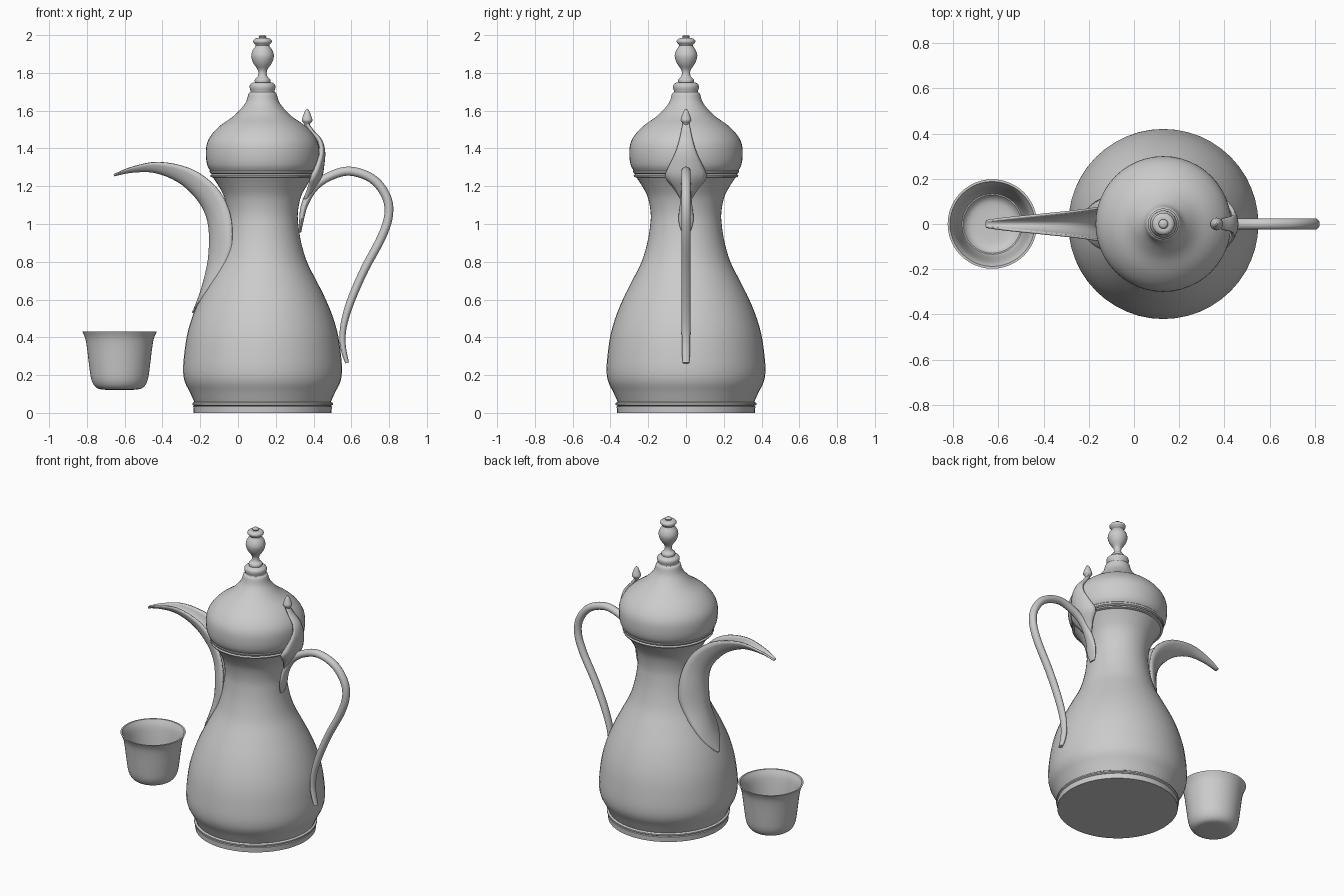
import bpy, bmesh, math
from mathutils import Vector

AXIS = 0.13  # x of the pot's axis


def smooth(pts, n=4):
    """Catmull-Rom through tuples of any length."""
    out = []
    for i in range(len(pts) - 1):
        quad = [pts[max(i - 1, 0)], pts[i], pts[i + 1], pts[min(i + 2, len(pts) - 1)]]
        for k in range(n):
            t = k / n
            out.append(tuple(0.5 * (2 * b + (c - a) * t + (2 * a - 5 * b + 4 * c - d) * t * t
                                    + (3 * b - a - 3 * c + d) * t ** 3)
                             for a, b, c, d in zip(*quad)))
    return out + [pts[-1]]


def loft(name, rows, closed=True, caps=True, thick=0, angle=40):
    """Skin a list of equal-length point rows."""
    bm = bmesh.new()
    grid = [[bm.verts.new(p) for p in row] for row in rows]
    n = len(grid[0])
    for a, b in zip(grid, grid[1:]):
        for i in range(n if closed else n - 1):
            j = (i + 1) % n
            bm.faces.new((a[i], a[j], b[j], b[i]))
    if closed and caps:
        bm.faces.new(grid[0])
        bm.faces.new(grid[-1])
    bmesh.ops.remove_doubles(bm, verts=bm.verts, dist=0.0002)
    bmesh.ops.recalc_face_normals(bm, faces=bm.faces)
    me = bpy.data.meshes.new(name)
    bm.to_mesh(me)
    bm.free()
    ob = bpy.data.objects.new(name, me)
    bpy.context.collection.objects.link(ob)
    if thick:
        mod = ob.modifiers.new("thickness", "SOLIDIFY")
        mod.thickness, mod.offset = thick, 0
    bpy.ops.object.select_all(action='DESELECT')
    ob.select_set(True)
    bpy.context.view_layer.objects.active = ob
    bpy.ops.object.shade_smooth_by_angle(angle=math.radians(angle))
    return ob


def lathe(name, profile, cx, sides=48, **kw):
    rows = [[(cx + r * math.cos(math.tau * i / sides), r * math.sin(math.tau * i / sides), z)
             for i in range(sides)] for r, z in profile]
    return loft(name, rows, **kw)


# Base ring, body and lid
lathe("base_ring", [(.365, 0), (.367, .033), (.362, .037), (.372, .043), (.372, .052), (.36, .06)], AXIS)
lathe("body", smooth([(.36, .055), (.385, .11), (.41, .16), (.42, .21), (.418, .28), (.402, .4),
                      (.375, .5), (.335, .6), (.285, .7), (.235, .8), (.205, .9), (.19, .99),
                      (.187, 1.06), (.202, 1.14), (.232, 1.2), (.265, 1.25)]), AXIS)
lathe("lid_rim", [(.262, 1.245), (.275, 1.25), (.277, 1.258), (.268, 1.264), (.278, 1.27),
                  (.281, 1.28), (.275, 1.288)], AXIS)
lathe("lid", smooth([(.275, 1.28), (.292, 1.31), (.3, 1.36), (.296, 1.42), (.272, 1.47), (.225, 1.52),
                     (.155, 1.57), (.11, 1.615), (.086, 1.65), (.074, 1.69), (.063, 1.70),
                     (.068, 1.72), (.066, 1.737), (.05, 1.75)]), AXIS)

# Turned finial
lathe("finial", smooth([(.04, 1.745), (.041, 1.765), (.026, 1.78), (.022, 1.8), (.027, 1.82),
                        (.048, 1.85), (.06, 1.888), (.052, 1.92), (.036, 1.945), (.048, 1.96),
                        (.048, 1.973), (.035, 1.983), (.018, 1.984), (.021, 1.992), (.012, 2.0)], 3),
      AXIS, sides=32)

# Beak spout: edge x,z, keel x,z, half width
spout = smooth([(-.235, .535, -.24, .53, .004), (-.205, .585, -.222, .57, .06), (-.15, .67, -.187, .67, .105),
                (-.05, .82, -.155, .81, .125), (-.03, .95, -.15, .96, .12), (-.05, 1.08, -.172, 1.06, .098),
                (-.12, 1.2, -.225, 1.145, .078), (-.25, 1.292, -.315, 1.225, .058),
                (-.42, 1.328, -.44, 1.275, .04), (-.56, 1.302, -.563, 1.276, .026),
                (-.655, 1.262, -.657, 1.257, .014)])
rows = []
for ex, ez, kx, kz, w in spout:
    row = []
    for k in range(-5, 6):
        s = k / 5
        q = abs(s) ** 1.6
        row.append((kx + (ex - kx) * q, w * math.sin(s * math.pi / 2) * .5 + w * s * .5, kz + (ez - kz) * q))
    rows.append(row)
loft("spout", rows, closed=False, thick=.01, angle=60)

# Handle: swept oval, path x,z, half width in y, half thickness
path = smooth([(.328, .955, .022, .006), (.336, 1.02, .04, .012), (.352, 1.1, .033, .018), (.4, 1.19, .026, .022),
               (.48, 1.25, .025, .023), (.59, 1.28, .025, .024), (.71, 1.24, .025, .024),
               (.783, 1.15, .025, .024), (.798, 1.05, .025, .023), (.76, .93, .025, .023),
               (.67, .76, .025, .022), (.6, .6, .025, .021), (.563, .48, .024, .018),
               (.553, .39, .022, .016), (.562, .32, .021, .014), (.578, .265, .018, .01)], 5)
rows = []
for i, (x, z, ry, rn) in enumerate(path):
    a, b = path[max(i - 1, 0)], path[min(i + 1, len(path) - 1)]
    t = Vector((b[0] - a[0], b[1] - a[1])).normalized()
    ring = [math.tau * k / 16 for k in range(16)]
    rows.append([(x + t.y * rn * math.cos(u), ry * math.sin(u), z - t.x * rn * math.cos(u)) for u in ring])
loft("handle", rows, angle=60)

# Hinge leaf hugging the lid: z, x, half width, wrap depth
leaf = smooth([(1.13, .362, .022, .01), (1.19, .4, .06, .025), (1.25, .436, .105, .045),
               (1.31, .448, .085, .03), (1.38, .453, .052, .015), (1.44, .438, .033, .01),
               (1.49, .395, .022, .006), (1.53, .366, .014, .003)])
loft("hinge_leaf", [[(x - d * (k / 4) ** 2, w * k / 4, z) for k in range(-4, 5)] for z, x, w, d in leaf],
     closed=False, thick=.018, angle=60)
lathe("thumb_bud", smooth([(.01, 1.505), (.016, 1.53), (.028, 1.548), (.022, 1.572), (.012, 1.597), (.004, 1.608)]),
      .366, sides=20)

# Cup: outer wall, lip and inner wall in one profile
cup = smooth([(.004, .122), (.085, .123), (.125, .135), (.149, .175), (.161, .25), (.172, .34), (.182, .395), (.198, .432)])
inner = [(max(r - .01, .003), z + (.01 if r < .14 else 0)) for r, z in reversed(cup)]
lathe("cup", cup + inner, -.627)
